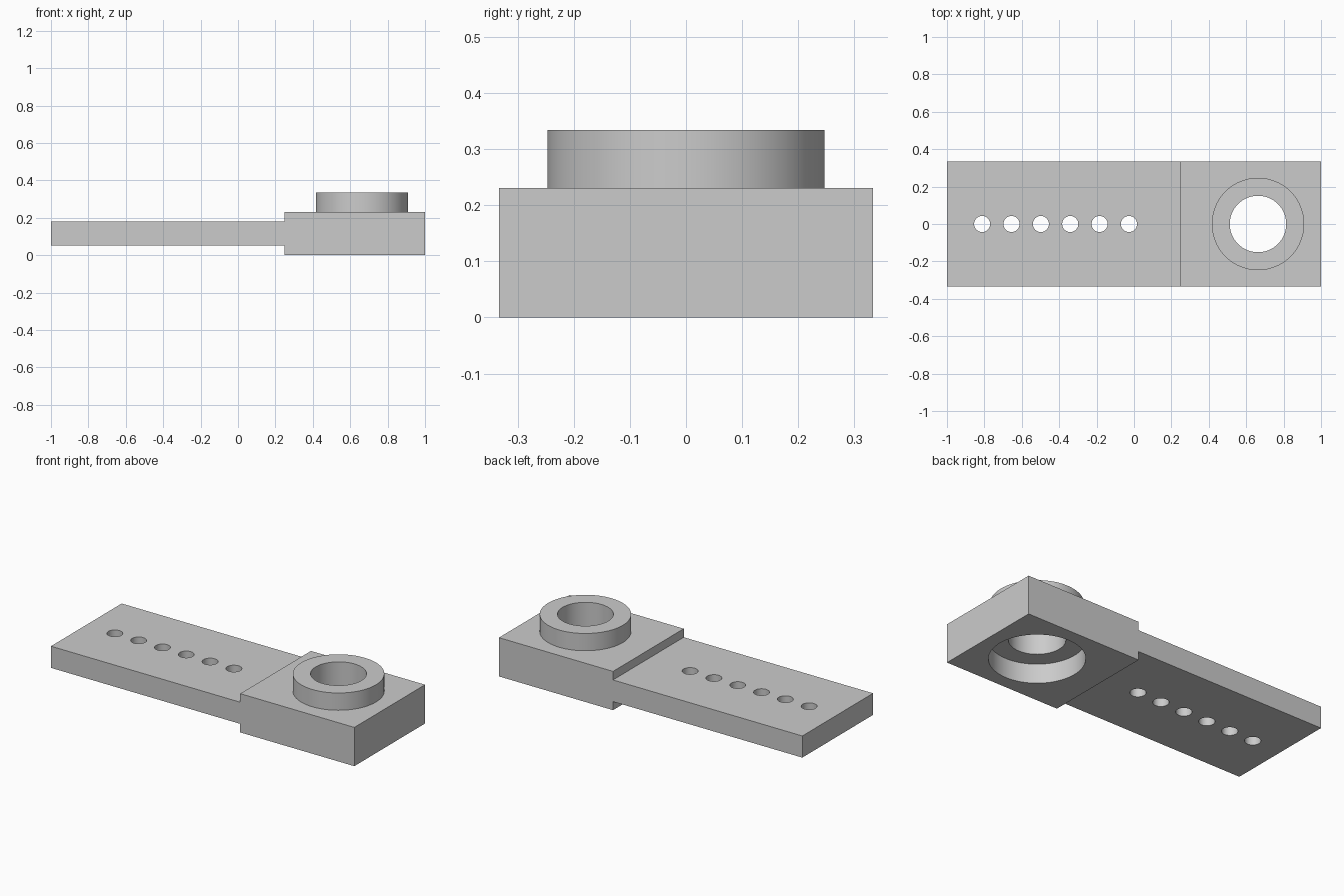
import bpy
import math

default = bpy.data.objects.get("Cube")
if default:
    bpy.data.objects.remove(default, do_unlink=True)

grey = bpy.data.materials.new("plain grey")
grey.use_nodes = True
grey.diffuse_color = (0.6, 0.6, 0.6, 1)
grey.node_tree.nodes["Principled BSDF"].inputs["Base Color"].default_value = (0.6, 0.6, 0.6, 1)

HALF_WIDTH = 0.333
STEP_X = 0.248
RING_X = 0.663
BLOCK_TOP = 0.231


def box(name, x0, x1, z0, z1):
    bpy.ops.mesh.primitive_cube_add(size=1, location=((x0 + x1) / 2, 0, (z0 + z1) / 2))
    ob = bpy.context.object
    ob.name = name
    ob.scale = (x1 - x0, 2 * HALF_WIDTH, z1 - z0)
    bpy.ops.object.transform_apply(location=True, rotation=False, scale=True)
    ob.data.materials.append(grey)
    return ob


def cylinder(name, x, radius, z0, z1, sides=96):
    bpy.ops.mesh.primitive_cylinder_add(vertices=sides, radius=radius, depth=z1 - z0,
                                        location=(x, 0, (z0 + z1) / 2))
    ob = bpy.context.object
    ob.name = name
    bpy.ops.object.transform_apply(location=True, rotation=False, scale=True)
    ob.data.materials.append(grey)
    return ob


def drill(target, x, radius, z0, z1, sides=96):
    """Cut a round hole and discard the cutter."""
    cutter = cylinder("hole_cutter", x, radius, z0, z1, sides)
    cutter.hide_render = True
    mod = target.modifiers.new("hole", 'BOOLEAN')
    mod.operation = 'DIFFERENCE'
    mod.solver = 'EXACT'
    mod.object = cutter
    bpy.context.view_layer.objects.active = target
    bpy.ops.object.modifier_apply(modifier=mod.name)
    bpy.data.objects.remove(cutter, do_unlink=True)


# Thin arm with a row of six small holes
arm = box("arm", -1, STEP_X, 0.051, 0.18)
for i in range(6):
    drill(arm, -0.812 + i * 0.157, 0.043, -0.1, 0.4, 48)

# Thick end block with a through hole and a wide recess underneath
block = box("end_block", STEP_X, 1, 0, BLOCK_TOP)
drill(block, RING_X, 0.151, -0.1, 0.5)
drill(block, RING_X, 0.255, -0.1, 0.115)

# Raised collar around the through hole
collar = cylinder("collar", RING_X, 0.247, BLOCK_TOP, 0.334)
drill(collar, RING_X, 0.151, -0.1, 0.5)

# Smooth round walls, crisp edges
for ob in (arm, block, collar):
    bpy.ops.object.select_all(action='DESELECT')
    ob.select_set(True)
    bpy.context.view_layer.objects.active = ob
    bpy.ops.object.shade_smooth_by_angle(angle=math.radians(30))
